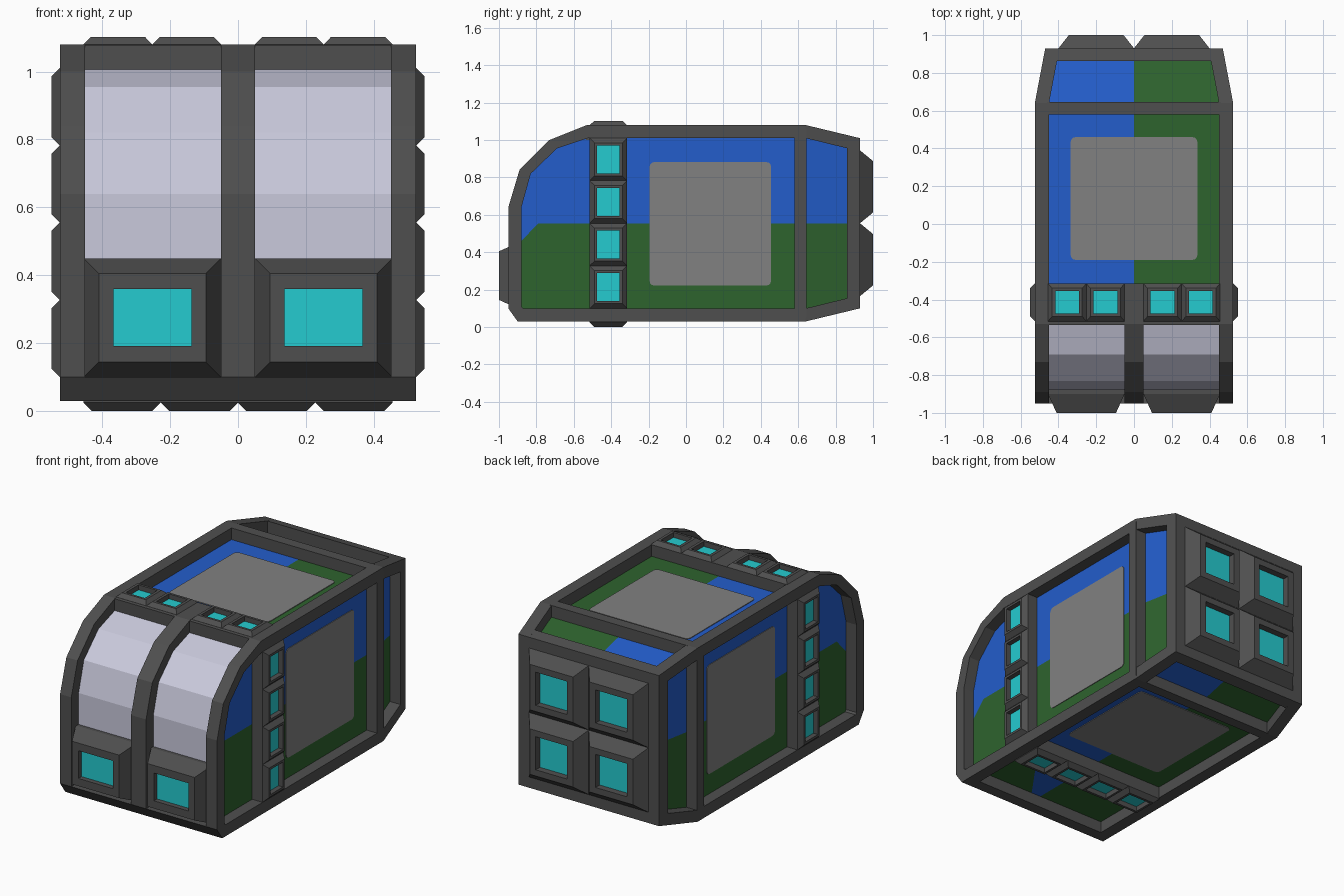
import bpy, bmesh, math
from mathutils import Vector as V

if "Cube" in bpy.data.objects:
    bpy.data.objects.remove(bpy.data.objects["Cube"])


def material(name, r, g, b):
    m = bpy.data.materials.new(name)
    m.diffuse_color = (r, g, b, 1)
    m.use_nodes = True
    m.node_tree.nodes["Principled BSDF"].inputs["Base Color"].default_value = m.diffuse_color
    return m


FRAME = material("dark grey frame", .078, .078, .078)
CYAN = material("cyan light", .018, .60, .63)
GREY = material("mid grey", .22, .22, .22)
BLUE = material("blue paint", .017, .11, .60)
GREEN = material("green paint", .027, .125, .027)
GLASS = material("pale lavender glass", .59, .59, .72)


def finish(bm, name, *mats):
    bmesh.ops.recalc_face_normals(bm, faces=bm.faces[:])
    me = bpy.data.meshes.new(name)
    bm.to_mesh(me)
    bm.free()
    for m in mats:
        me.materials.append(m)
    ob = bpy.data.objects.new(name, me)
    bpy.context.collection.objects.link(ob)
    return ob


def loft(bm, rings, cap=True):
    """Join rings of points with quads, optionally closing both ends."""
    vs = [[bm.verts.new(p) for p in r] for r in rings]
    n = len(vs[0])
    for a, b in zip(vs, vs[1:]):
        for i in range(n):
            bm.faces.new((a[i], a[(i + 1) % n], b[(i + 1) % n], b[i]))
    if cap:
        bm.faces.new(vs[0])
        bm.faces.new(vs[-1])
    return vs


def prism(name, prof, x0, x1, mat=FRAME):
    bm = bmesh.new()
    loft(bm, [[(x, y, z) for y, z in prof] for x in (x0, x1)])
    return finish(bm, name, mat)


def box(name, x0, x1, y0, y1, z0, z1):
    return prism(name, [(y0, z0), (y1, z0), (y1, z1), (y0, z1)], x0, x1)


def half_width(y):
    return .525 - max(0, y - .64) * .055 / .29


# side profiles (y, z): outer edge and inner edge of the frame
OUT = [(-.90, .03), (-.95, .10), (-.95, .64), (-.89, .84), (-.73, 1.0), (-.53, 1.08),
       (.64, 1.08), (.93, 1.01), (.93, .10), (.64, .03)]
INN = [(-.87, .10), (-.88, .11), (-.88, .64), (-.83, .82), (-.69, .955), (-.525, 1.01),
       (.64, 1.01), (.865, .955), (.865, .155), (.64, .10)]

# painted inner hull with windscreen
bm = bmesh.new()
hull = [(-.88, .10)] + INN[2:7] + [(.88, .952), (.88, .158), (.64, .10)]
loft(bm, [[(s * .455, y, z) for y, z in hull] for s in (-1, 1)])
cuts = [((0, .64, 0), (0, 1, 0)), ((0, 0, .555), (0, 0, 1)), ((0, 0, 0), (1, 0, 0)),
        ((0, -.79, 0), (0, 1, 0)), ((0, -.79, .555), (0, -1.056, 1)),
        ((0, -.5, 0), (0, 1, 0)), ((0, -.92, 0), (1, -.714, 0))]
for co, no in cuts:
    bmesh.ops.bisect_plane(bm, geom=bm.verts[:] + bm.edges[:] + bm.faces[:],
                           plane_co=co, plane_no=no)
for v in bm.verts:
    v.co.x *= (half_width(v.co.y) - .07) / .455
bmesh.ops.recalc_face_normals(bm, faces=bm.faces[:])
for f in bm.faces:
    n, c = f.normal, f.calc_center_median()
    if n.y < -.2:
        f.material_index = 2
        continue
    if abs(n.x) > .5:
        blue = c.z > .555 or (c.y < -.79 and c.z > .555 + 1.056 * (c.y + .79))
    elif n.z > 0:
        blue = c.x < 0
    else:
        blue = c.x > 0 and (c.y > -.5 or c.x < .714 * (c.y + .92))
    f.material_index = 0 if blue else 1
finish(bm, "painted_hull", BLUE, GREEN, GLASS)

# side frames: closed rings following the profile
for s, side in ((1, "right"), (-1, "left")):
    bm = bmesh.new()
    o = [(s * half_width(y), y, z) for y, z in OUT]
    i = [(s * half_width(y), y, z) for y, z in INN]
    def deep(r):
        return [(x - s * .075, y, z) for x, y, z in r]
    loft(bm, [deep(o), o, i, deep(i), deep(o)], cap=False)
    bmesh.ops.remove_doubles(bm, verts=bm.verts[:], dist=1e-5)
    finish(bm, side + "_side_frame", FRAME)
    box(side + "_rear_post", *sorted((s * .44, s * .525)), .58, .645, .05, 1.06)

# cross beams
prism("front_lower_beam", [(-.90, .03), (-.95, .10), (-.88, .10), (-.83, .10), (-.83, .03)],
      -.46, .46)
for z0, z1, name in ((1.0, 1.08, "upper"), (.03, .11, "lower")):
    box(name + "_rear_beam", -.46, .46, .58, .645, z0, z1)
prism("roof_front_beam", [(-.535, 1.0), (-.535, 1.078), (-.51, 1.08), (-.51, 1.0)], -.46, .46)
# centre strut over the windscreen
prism("windscreen_strut", OUT[:6] + [(-.315, 1.08), (-.315, 1.0), (-.52, 1.0)] + INN[4:0:-1]
      + [(-.87, .05)], -.05, .05)

# rear bulkhead
bm = bmesh.new()
loft(bm, [[(x * w, y, z) for x, z in ((-1, z0), (1, z0), (1, z1), (-1, z1))]
          for y, w, z0, z1 in ((.862, .482, .084, 1.026), (.93, .47, .10, 1.01))])
finish(bm, "rear_bulkhead", FRAME)


def port(name, c, u, v, n, size, wall, top, face, lamp, sink):
    """Raised tapered housing with a sunken lit panel."""
    c, u, v, n = V(c), V(u), V(v), V(n)
    bm = bmesh.new()
    rings = []
    for (w, h), d in ((size, 0), (size, wall), (face, top), (lamp, top), (lamp, top - sink)):
        rings.append([c + u * (a * w / 2) + v * (b * h / 2) + n * d
                      for a, b in ((-1, -1), (1, -1), (1, 1), (-1, 1))])
    loft(bm, rings)
    bm.faces.ensure_lookup_table()
    bm.faces[-1].material_index = 1
    finish(bm, name, FRAME, CYAN)


X, Y, Z = (1, 0, 0), (0, 1, 0), (0, 0, 1)
# front and rear ports
for s in (-1, 1):
    port("front_port", (s * .2525, -.86, .275), X, Z, (0, -1, 0), (.405, .35),
         .04, .14, (.315, .26), (.23, .168), .03)
    for z in (.36, .75):
        port("rear_port", (s * .2, .92, z), X, Z, Y, (.40, .39),
             .01, .08, (.29, .275), (.21, .20), .04)

# band of small ports round the body
small = dict(wall=.085, top=.11, sink=.03)
for k in range(4):
    z = .10 + .2275 * (k + .5)
    for s in (-1, 1):
        port("side_port", (s * .44, -.415, z), Y, Z, (s, 0, 0), (.2, .2275),
             face=(.15, .178), lamp=(.12, .15), **small)
    xt = (-.354, -.151, .151, .354)[k]
    port("roof_port", (xt, -.415, .995), X, Y, Z, (.203, .2),
         wall=.085, top=.107, face=(.16, .15), lamp=(.125, .12), sink=.03)
    port("belly_port", (-.455 + .2275 * (k + .5), -.415, .11), X, Y, (0, 0, -1), (.2275, .2),
         face=(.178, .15), lamp=(.15, .12), **small)


# grey rounded plates on sides, roof and belly
def plate(name, c, u, v, n, w, h, r=.025):
    c, u, v, n = V(c), V(u), V(v), V(n)
    pts = []
    for k in range(4):
        cx, cy = ((1, 1), (-1, 1), (-1, -1), (1, -1))[k]
        for j in range(4):
            a = math.radians(90 * k + 30 * j)
            pts.append(c + u * (cx * (w / 2 - r) + r * math.cos(a))
                       + v * (cy * (h / 2 - r) + r * math.sin(a)))
    bm = bmesh.new()
    loft(bm, [pts, [p + n * .005 for p in pts]])
    finish(bm, name, GREY)


for s in (-1, 1):
    plate("side_plate", (s * .454, .13, .552), Y, Z, (s, 0, 0), .65, .66)
plate("roof_plate", (0, .135, 1.009), X, Y, Z, .67, .65)
plate("belly_plate", (0, .135, .101), X, Y, (0, 0, -1), .67, .65)
